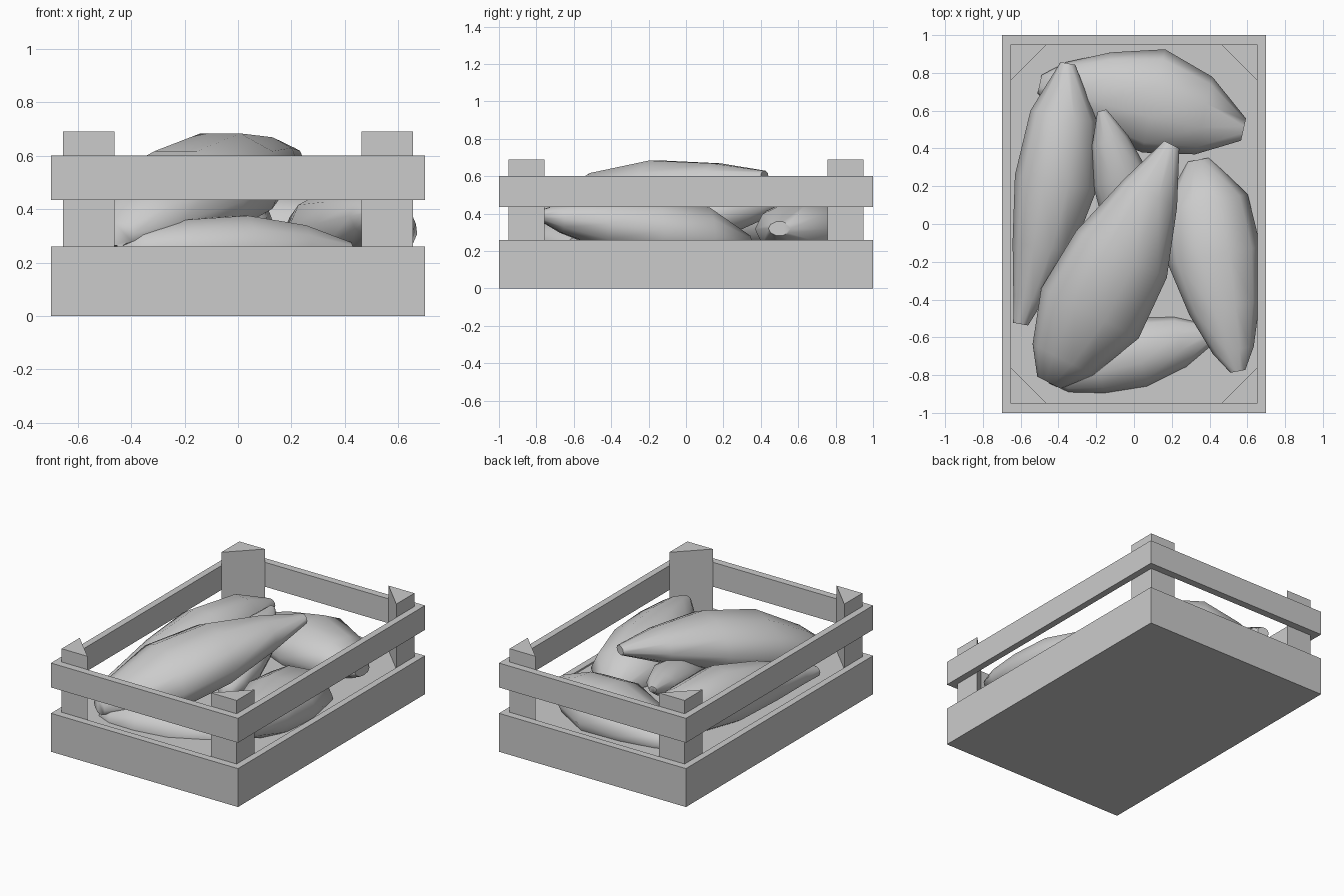
import bpy
import bmesh
from math import sin, cos, pi, tau
from mathutils import Vector

default_cube = bpy.data.objects.get("Cube")
if default_cube:
    bpy.data.objects.remove(default_cube, do_unlink=True)

grey = bpy.data.materials.new("plain_grey")
grey.use_nodes = True
colour = (0.6, 0.6, 0.6, 1)
grey.diffuse_color = colour
grey.node_tree.nodes["Principled BSDF"].inputs["Base Color"].default_value = colour


def finish(name, bm, smooth=False):
    """Turn a bmesh into a named grey object."""
    bmesh.ops.recalc_face_normals(bm, faces=bm.faces)
    mesh = bpy.data.meshes.new(name)
    bm.to_mesh(mesh)
    bm.free()
    mesh.materials.append(grey)
    obj = bpy.data.objects.new(name, mesh)
    bpy.context.collection.objects.link(obj)
    if smooth:
        bpy.ops.object.select_all(action="DESELECT")
        obj.select_set(True)
        bpy.context.view_layer.objects.active = obj
        bpy.ops.object.shade_smooth_by_angle(angle=pi / 3)
    return obj


def prism(name, outline, bottom, top):
    """Extrude a flat outline upwards."""
    bm = bmesh.new()
    face = bm.faces.new([bm.verts.new((x, y, bottom)) for x, y in outline])
    result = bmesh.ops.extrude_face_region(bm, geom=[face])
    raised = [v for v in result["geom"] if isinstance(v, bmesh.types.BMVert)]
    bmesh.ops.translate(bm, verts=raised, vec=(0, 0, top - bottom))
    return finish(name, bm)


def rectangle(x0, x1, y0, y1):
    return [(x0, y0), (x1, y0), (x1, y1), (x0, y1)]


def potato(name, start, end, widths, flatness, bend=0, arch=0, sides=10):
    """Loft oval rings along a gently bent axis between two tips."""
    start, end = Vector(start), Vector(end)
    axis = end - start
    across = Vector((axis.y, -axis.x, 0)).normalized()
    up = Vector((0, 0, 1))
    bm = bmesh.new()
    rings = []
    for t, width in zip((0, 0.1, 0.3, 0.55, 0.8, 1), widths):
        swell = sin(pi * t)
        centre = start + axis * t + across * bend * swell + up * arch * swell
        rings.append([
            bm.verts.new(centre + across * width * cos(tau * i / sides)
                         + up * width * flatness * sin(tau * i / sides))
            for i in range(sides)])
    for low, high in zip(rings, rings[1:]):
        for i in range(sides):
            j = (i + 1) % sides
            bm.faces.new((low[i], low[j], high[j], high[i]))
    for ring in (rings[0], rings[-1]):
        bm.faces.new(ring)
    return finish(name, bm, smooth=True)


# Crate dimensions
half_x, half_y = 0.7, 1.0
inner_x, inner_y = 0.655, 0.95
base_top, floor_top = 0.26, 0.25
rail_bottom, rail_top = 0.435, 0.6
post_top, post_leg = 0.69, 0.193

# Solid floor with a low rim around it
prism("crate_floor", rectangle(-inner_x, inner_x, -inner_y, inner_y), 0, floor_top)

# Lower boards and upper rails on all four sides
for label, bottom, top in (("lower_board", 0, base_top), ("upper_rail", rail_bottom, rail_top)):
    bm = bmesh.new()
    outer = rectangle(-half_x, half_x, -half_y, half_y)
    inner = rectangle(-inner_x, inner_x, -inner_y, inner_y)
    loops = [[bm.verts.new((x, y, z)) for x, y in outline]
             for outline, z in ((outer, bottom), (outer, top), (inner, top), (inner, bottom))]
    for a, b in zip(loops, loops[1:] + loops[:1]):
        for i in range(4):
            j = (i + 1) % 4
            bm.faces.new((a[i], a[j], b[j], b[i]))
    finish(label + "_frame", bm)

# Triangular corner posts
for side, sx in (("left", 1), ("right", -1)):
    for end, sy in (("front", -1), ("back", 1)):
        corner = [(sx * inner_x, sy * inner_y),
                  (sx * (inner_x - post_leg), sy * inner_y),
                  (sx * inner_x, sy * (inner_y - post_leg))]
        prism(f"{end}_{side}_post", corner, floor_top - 0.05, post_top)

# Heap of sweet potatoes
potato("top_potato", (-0.45, -0.84, 0.31), (0.2, 0.42, 0.6),
       (0.07, 0.18, 0.29, 0.27, 0.16, 0.045), flatness=0.68, bend=0.03, arch=0.04)
potato("back_potato", (-0.5, 0.74, 0.26), (0.58, 0.5, 0.32),
       (0.05, 0.13, 0.21, 0.28, 0.21, 0.06), flatness=0.65, bend=-0.045, arch=0.015)
potato("left_potato", (0.55, -0.78, 0.39), (0.34, 0.34, 0.24),
       (0.04, 0.11, 0.19, 0.25, 0.23, 0.06), flatness=0.74, bend=-0.01)
potato("right_potato", (-0.6, -0.53, 0.31), (-0.35, 0.85, 0.39),
       (0.04, 0.08, 0.16, 0.22, 0.18, 0.04), flatness=0.85, bend=0.05, arch=0.03)
potato("middle_potato", (0.05, -0.2, 0.3), (-0.17, 0.6, 0.5),
       (0.05, 0.1, 0.15, 0.15, 0.1, 0.025), flatness=0.8)
potato("front_potato", (-0.46, -0.8, 0.24), (0.42, -0.58, 0.24),
       (0.05, 0.12, 0.17, 0.19, 0.14, 0.05), flatness=0.75)
